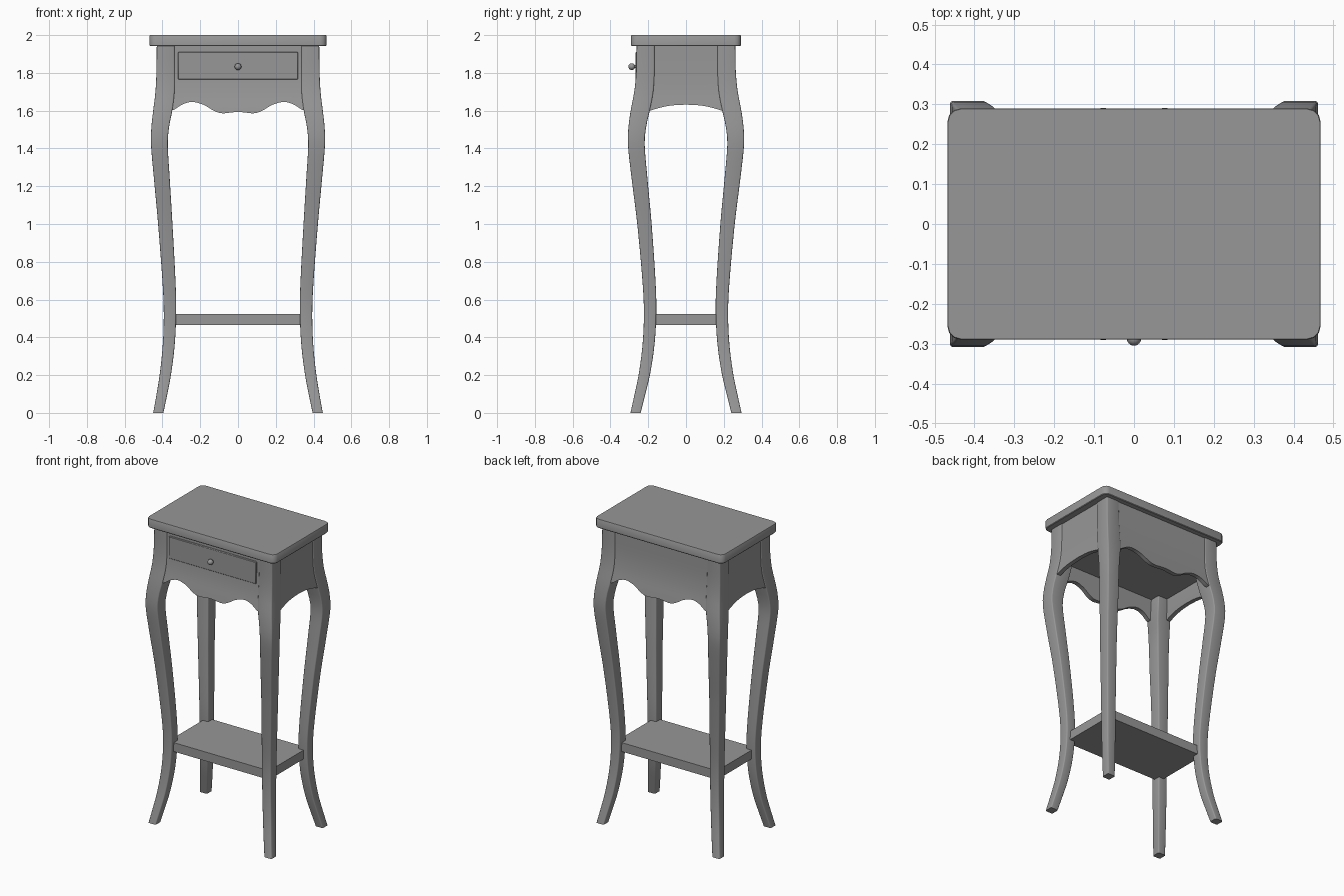
import bpy, bmesh, math

if "Cube" in bpy.data.objects:
    bpy.data.objects.remove(bpy.data.objects["Cube"])

# Leg profile: height, outer x, outer y, width
LEG = [(0, .449, .294, .054), (.1, .431, .272, .057), (.2, .415, .251, .060),
       (.35, .399, .231, .063), (.5, .393, .223, .065), (.65, .397, .227, .068),
       (1.0, .423, .258, .076), (1.25, .446, .289, .084), (1.43, .461, .308, .089),
       (1.52, .458, .304, .094), (1.6, .449, .293, .101), (1.7, .437, .274, .101),
       (1.8, .432, .264, .097), (1.95, .430, .261, .094)]

GREY = bpy.data.materials.new("dark_grey")
GREY.diffuse_color = (.31, .31, .31, 1)
GREY.use_nodes = True
GREY.node_tree.nodes["Principled BSDF"].inputs["Base Color"].default_value = GREY.diffuse_color


def curve(pts, t):
    """Smooth Hermite interpolation of rows keyed by column 0."""
    n = len(pts)
    t = min(max(t, pts[0][0]), pts[-1][0])
    i = next(k for k in range(n - 1) if t <= pts[k + 1][0])
    p0, p1, p2, p3 = pts[max(i - 1, 0)], pts[i], pts[i + 1], pts[min(i + 2, n - 1)]
    h = p2[0] - p1[0]
    u = (t - p1[0]) / h
    out = []
    for c in range(1, len(p1)):
        m1 = (p2[c] - p0[c]) / (p2[0] - p0[0]) * h
        m2 = (p3[c] - p1[c]) / (p3[0] - p1[0]) * h
        out.append((2*u**3 - 3*u**2 + 1)*p1[c] + (u**3 - 2*u*u + u)*m1
                   + (3*u*u - 2*u**3)*p2[c] + (u**3 - u*u)*m2)
    return out


def make(name, verts, faces, mirror=None, angle=35):
    me = bpy.data.meshes.new(name)
    me.from_pydata(verts, [], faces)
    bm = bmesh.new()
    bm.from_mesh(me)
    bmesh.ops.recalc_face_normals(bm, faces=bm.faces)
    bm.to_mesh(me)
    bm.free()
    me.materials.append(GREY)
    ob = bpy.data.objects.new(name, me)
    bpy.context.collection.objects.link(ob)
    if mirror:
        mod = ob.modifiers.new("Mirror", 'MIRROR')
        mod.use_axis = mirror
        mod.use_mirror_merge = False
    bpy.ops.object.select_all(action='DESELECT')
    ob.select_set(True)
    bpy.context.view_layer.objects.active = ob
    bpy.ops.object.shade_smooth_by_angle(angle=math.radians(angle))
    return ob


def loft(rings):
    n = len(rings[0])
    verts = [v for r in rings for v in r]
    faces = [(a*n + b, a*n + (b+1) % n, (a+1)*n + (b+1) % n, (a+1)*n + b)
             for a in range(len(rings) - 1) for b in range(n)]
    faces += [tuple(range(n)), tuple(range(len(verts) - n, len(verts)))]
    return verts, faces


def box(name, x0, x1, y0, y1, z0, z1):
    ring = [(x0, y0), (x1, y0), (x1, y1), (x0, y1)]
    return make(name, *loft([[(x, y, z) for x, y in ring] for z in (z0, z1)]))


def rounded(cx, cy, hx, hy, r, seg):
    """Rounded rectangle outline."""
    pts = []
    for q, (sx, sy) in enumerate([(1, 1), (-1, 1), (-1, -1), (1, -1)]):
        for k in range(seg + 1):
            a = math.pi/2 * (q + k/seg)
            pts.append((cx + sx*(hx - r) + r*math.cos(a), cy + sy*(hy - r) + r*math.sin(a)))
    return pts


# Four cabriole legs with softened corners
rings = []
for k in range(49):
    z = 1.95 * k / 48
    x, y, w = curve(LEG, z)
    rings.append([(px, py, z) for px, py in rounded(x - w/2, y - w/2, w/2, w/2, .007, 3)])
make("legs", *loft(rings), mirror=(True, True, False))


# Shaped aprons that follow the swell of the legs
def apron(name, half, col, place, edge, mirror, cols=48, rows=12):
    rings, thick = [], .028
    for i in range(cols + 1):
        t = half * (2*i/cols - 1)
        z0 = curve(edge, abs(t))[0]
        zs = [z0 + (1.95 - z0) * j / rows for j in range(rows + 1)]
        outer = [(curve(LEG, z)[col] - .005, z) for z in zs]
        inner = [(d - thick, z) for d, z in reversed(outer)]
        rings.append([place(t, d, z) for d, z in outer + inner])
    make(name, *loft(rings), mirror=mirror)


WAVE = [(0, 1.594), (.04, 1.590), (.085, 1.586), (.125, 1.598), (.18, 1.630),
        (.24, 1.646), (.29, 1.635), (.345, 1.602), (.38, 1.600)]
ARCH = [(0, 1.632), (.08, 1.627), (.14, 1.615), (.19, 1.600), (.22, 1.593)]
apron("front_and_back_aprons", .37, 1, lambda t, d, z: (t, -d, z), WAVE, (False, True, False))
apron("side_aprons", .21, 0, lambda t, d, z: (d, t, z), ARCH, (True, False, False))

# Closed bottom of the drawer case
box("case_bottom", -.41, .41, -.245, .245, 1.73, 1.75)

# Drawer front
drawer = box("drawer_front", -.317, .317, -.267, -.24, 1.765, 1.91)
bev = drawer.modifiers.new("Bevel", 'BEVEL')
bev.width, bev.segments = .003, 1

# Drawer knob: revolved profile along y
knob = [(.008, -.26), (.008, -.274)]
for k in range(10):
    a = math.radians(30 + 148 * k / 9)
    knob.append((.018 * math.sin(a), -.287 - .018 * -math.cos(a)))
make("drawer_knob", *loft([[(r*math.cos(math.tau*k/20), y, 1.833 + r*math.sin(math.tau*k/20))
                            for k in range(20)] for r, y in knob]))

# Lower shelf, corners let into the legs
box("lower_shelf", -.367, .367, -.2, .2, .465, .524)

# Table top with clipped, slightly rounded corners
make("table_top", *loft([[(x, y, z) for x, y in rounded(0, 0, .468 - s, .29 - s, .034 - s, 3)]
                         for s, z in ((.003, 1.942), (0, 1.946), (0, 1.997), (.002, 2.0))]))
